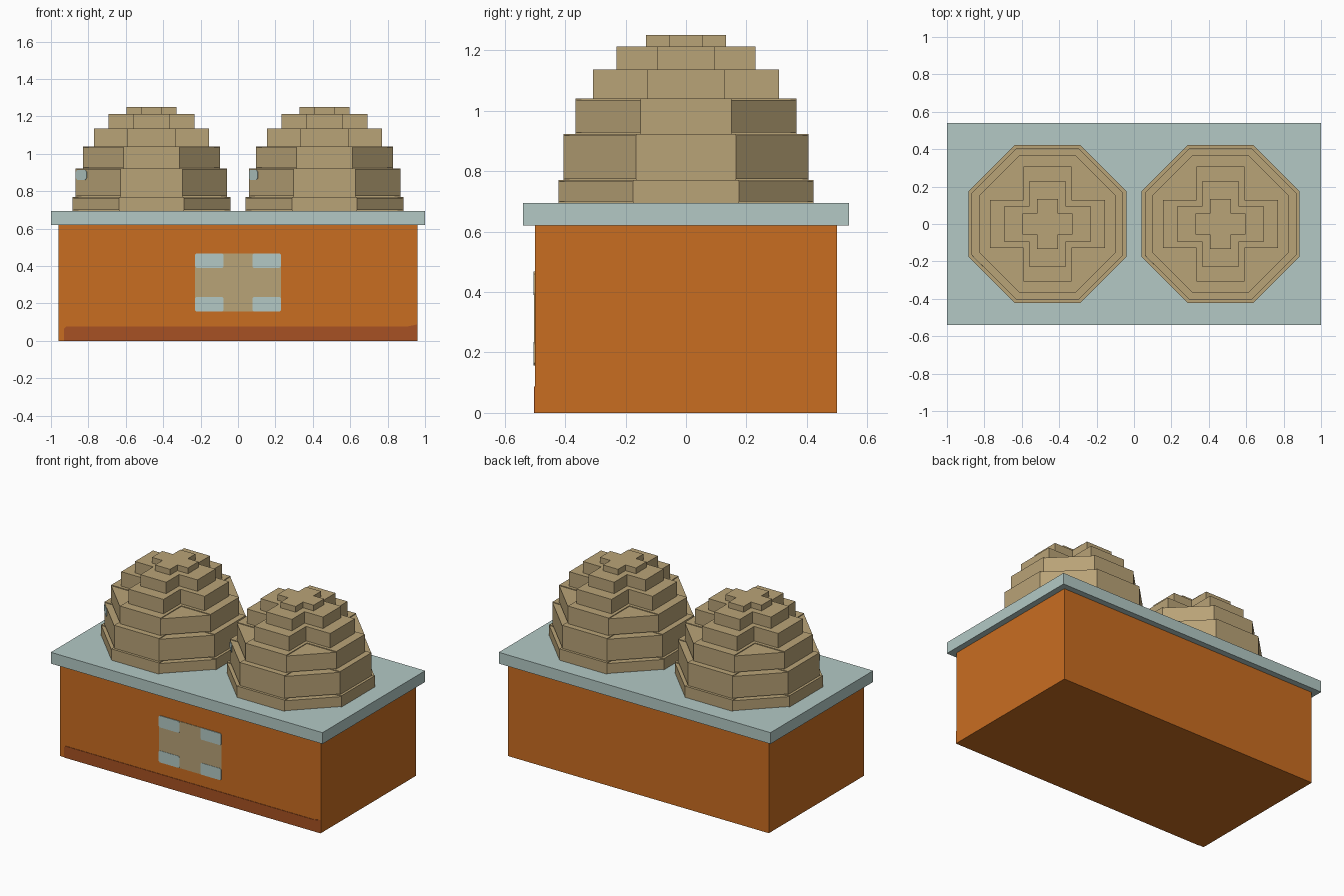
import bpy
import bmesh
from math import sqrt
from mathutils import Matrix, Vector

cube = bpy.data.objects.get("Cube")
if cube:
    bpy.data.objects.remove(cube, do_unlink=True)


def material(name, rgb):
    """Flat material from 0-255 display values, converted to linear."""
    linear = [((c / 255 + 0.055) / 1.055) ** 2.4 for c in rgb]
    mat = bpy.data.materials.new(name)
    mat.use_nodes = True
    mat.diffuse_color = (*linear, 1)
    mat.node_tree.nodes["Principled BSDF"].inputs["Base Color"].default_value = (*linear, 1)
    return mat


ORANGE = material("orange", (201, 109, 33))
RUST = material("rust", (167, 81, 35))
PALE_BLUE = material("pale blue", (179, 201, 197))
TAN = material("tan", (185, 163, 119))


def add_prism(bm, outline, low, high):
    """Extrude a counter-clockwise outline from low to high."""
    base = [bm.verts.new((x, y, low)) for x, y in outline]
    top = [bm.verts.new((x, y, high)) for x, y in outline]
    bm.faces.new(base[::-1])
    bm.faces.new(top)
    for i in range(len(base)):
        j = (i + 1) % len(base)
        bm.faces.new((base[i], base[j], top[j], top[i]))


def finish(name, bm, mat, matrix=None):
    bmesh.ops.recalc_face_normals(bm, faces=bm.faces)
    if matrix:
        bm.transform(matrix)
    mesh = bpy.data.meshes.new(name)
    bm.to_mesh(mesh)
    bm.free()
    mesh.materials.append(mat)
    obj = bpy.data.objects.new(name, mesh)
    bpy.context.collection.objects.link(obj)
    return obj


def rectangle(x0, x1, y0, y1):
    return [(x0, y0), (x1, y0), (x1, y1), (x0, y1)]


def clipped(x0, x1, y0, y1, c=0.008):
    """Rectangle with small cut corners."""
    return [(x0 + c, y0), (x1 - c, y0), (x1, y0 + c), (x1, y1 - c),
            (x1 - c, y1), (x0 + c, y1), (x0, y1 - c), (x0, y0 + c)]


def block(name, half_x, half_y, low, high, mat):
    bm = bmesh.new()
    add_prism(bm, rectangle(-half_x, half_x, -half_y, half_y), low, high)
    finish(name, bm, mat)


def plate(name, outlines, thickness, mat, origin, right):
    """Thin upright panels; right is the horizontal direction along the wall."""
    right = Vector(right).normalized()
    up = Vector((0, 0, 1))
    frame = Matrix((right, up, right.cross(up))).transposed().to_4x4()
    bm = bmesh.new()
    for outline in outlines:
        add_prism(bm, outline, -0.002, thickness)
    finish(name, bm, mat, Matrix.Translation(origin) @ frame)


# Box and overhanging lid
block("box_body", 0.96, 0.50, 0, 0.62, ORANGE)
block("lid", 1.0, 0.54, 0.62, 0.695, PALE_BLUE)

# Front wall: bottom band and cross badge with pale corners
FRONT = (0, -0.50, 0)
band = [(-0.93, 0), (0.958, 0), (0.958, 0.088), (0.91, 0.078), (-0.918, 0.078), (-0.93, 0.066)]
plate("bottom_band", [band], 0.003, RUST, FRONT, (1, 0, 0))
plate("badge_cross", [clipped(-0.23, 0.23, 0.157, 0.468)], 0.003, TAN, FRONT, (1, 0, 0))
corners = [clipped(x, x + 0.153, z, z + 0.078) for x in (-0.23, 0.077) for z in (0.157, 0.39)]
plate("badge_corners", corners, 0.005, PALE_BLUE, FRONT, (1, 0, 0))

# Stepped domes: (reach, arm half-width, low, high, has filled corners)
TIERS = [
    (0.422, 0.175, 0.695, 0.770, True),
    (0.405, 0.165, 0.770, 0.923, True),
    (0.366, 0.150, 0.923, 1.040, True),
    (0.307, 0.129, 1.040, 1.136, False),
    (0.230, 0.095, 1.136, 1.212, False),
    (0.133, 0.055, 1.212, 1.250, False),
]


def quarter_turns(points):
    """Repeat points in four quarter turns."""
    result = []
    for turn in range(4):
        result.append(list(points))
        points = [(-y, x) for x, y in points]
    return result


def dome(name, centre_x):
    bm = bmesh.new()
    for reach, arm, low, high, filled in TIERS:
        cross = sum(quarter_turns([(reach, -arm), (reach, arm), (arm, arm)]), [])
        add_prism(bm, cross, low, high)
        if filled:
            # Corner wedges sit slightly below the arms
            for wedge in quarter_turns([(reach, arm), (arm, reach), (arm, arm)]):
                add_prism(bm, wedge, low + 0.004, high - 0.005)
    finish(name, bm, TAN, Matrix.Translation((centre_x, 0, 0)))


for side, centre_x, width in (("left", 0.4625, 0.05), ("right", -0.4625, 0.06)):
    dome(side + "_dome", centre_x)
    # Small pale spot on the slanted front wall of the second tier
    reach, arm = TIERS[1][:2]
    plate(side + "_dome_spot", [clipped(0.003, width * sqrt(2), 0.86, 0.915, 0.012)], 0.003,
          PALE_BLUE, (centre_x - reach, -arm, 0), (1, -1, 0))
